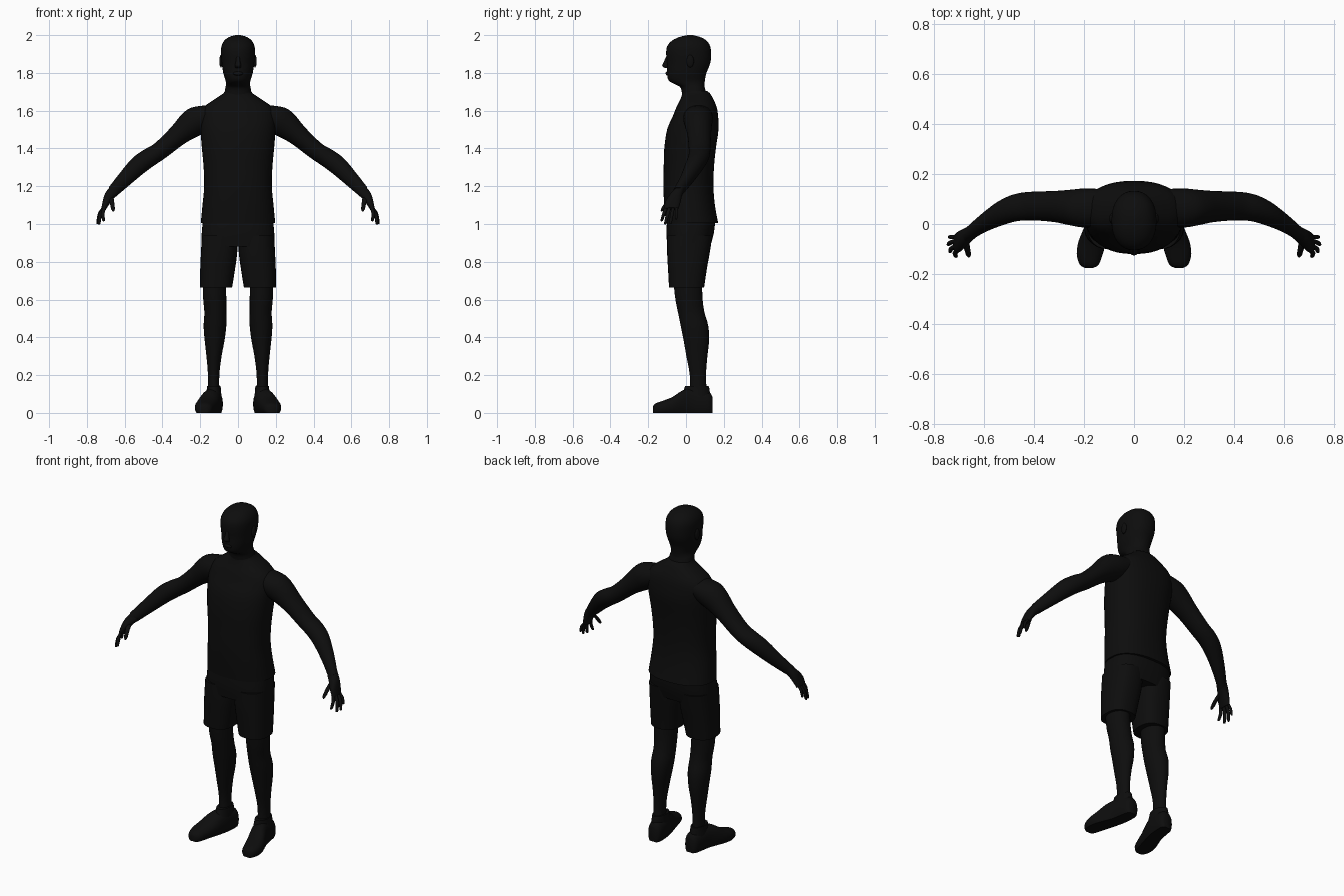
import bpy, bmesh, math
from mathutils import Vector

black = bpy.data.materials.new("near black")
black.diffuse_color = (0.004, 0.004, 0.004, 1)
X, Y, Z = Vector((1, 0, 0)), Vector((0, 1, 0)), Vector((0, 0, 1))


def finish(name, bm, mirror):
    bmesh.ops.recalc_face_normals(bm, faces=bm.faces)
    me = bpy.data.meshes.new(name)
    bm.to_mesh(me)
    bm.free()
    me.materials.append(black)
    ob = bpy.data.objects.new(name, me)
    bpy.context.collection.objects.link(ob)
    bpy.context.view_layer.objects.active = ob
    ob.select_set(True)
    bpy.ops.object.shade_smooth_by_angle(angle=math.radians(50))
    ob.select_set(False)
    if mirror:
        ob.modifiers.new("mirror", 'MIRROR').use_mirror_merge = False
    return ob


def smooth_path(secs, steps):
    """Catmull-Rom interpolation of section tuples."""
    out = []
    for i in range(len(secs) - 1):
        p0, p1 = secs[max(i - 1, 0)], secs[i]
        p2, p3 = secs[i + 1], secs[min(i + 2, len(secs) - 1)]
        for s in range(steps):
            t = s / steps
            out.append([0.5 * (2 * b + (c - a) * t + (2 * a - 5 * b + 4 * c - d) * t * t
                               + (3 * b - a - 3 * c + d) * t ** 3)
                        for a, b, c, d in zip(p0, p1, p2, p3)])
    return out + [list(secs[-1])]


def loft(name, secs, u=X, v=Y, n=28, power=2.0, steps=3, mirror=False):
    """Skin through rounded sections (x, y, z, radius u, radius v)."""
    bm = bmesh.new()
    rings = []
    for x, y, z, ru, rv in smooth_path(secs, steps):
        ring = []
        for k in range(n):
            a = 2 * math.pi * k / n
            c, s = math.cos(a), math.sin(a)
            c = math.copysign(abs(c) ** (2 / power), c)
            s = math.copysign(abs(s) ** (2 / power), s)
            p = Vector((x, y, z)) + u * (c * ru) + v * (s * rv)
            p.z = max(p.z, 0)
            ring.append(bm.verts.new(p))
        rings.append(ring)
    for a, b in zip(rings, rings[1:]):
        for k in range(n):
            bm.faces.new((a[k], a[(k + 1) % n], b[(k + 1) % n], b[k]))
    bm.faces.new(rings[0])
    bm.faces.new(rings[-1])
    return finish(name, bm, mirror)


def upright(name, rows, **kw):
    """Loft from rows (z, centre x, half width, front y, back y)."""
    return loft(name, [(cx, (f + b) / 2, z, rx, (b - f) / 2) for z, cx, rx, f, b in rows], **kw)


def ellipsoid(name, loc, size, mirror=False):
    bm = bmesh.new()
    bmesh.ops.create_uvsphere(bm, u_segments=16, v_segments=10, radius=1)
    for w in bm.verts:
        w.co = Vector(a * b for a, b in zip(w.co, size)) + Vector(loc)
    return finish(name, bm, mirror)


# Head and neck
upright("head_and_neck", [
    (1.67, 0, .075, -.02, .115), (1.72, 0, .067, -.027, .1), (1.738, 0, .064, -.055, .098),
    (1.76, 0, .066, -.092, .1), (1.80, 0, .078, -.1, .108), (1.85, 0, .086, -.1, .128),
    (1.90, 0, .09, -.105, .133), (1.94, 0, .088, -.1, .128), (1.97, 0, .073, -.075, .11),
    (1.99, 0, .047, -.035, .075), (2.0, 0, .012, .01, .035)], power=2.2, n=32)
loft("nose", [(0, -.095, 1.89, .009, .008), (0, -.105, 1.86, .012, .012),
              (0, -.11, 1.838, .017, .016), (0, -.1, 1.825, .012, .01)], n=12)
ellipsoid("lips", (0, -.097, 1.797), (.026, .011, .011))
ellipsoid("ear", (.09, .022, 1.862), (.009, .02, .033), True)

# Sleeveless shirt
upright("shirt", [
    (1.005, 0, .197, -.106, .17), (1.1, 0, .188, -.115, .153), (1.2, 0, .179, -.12, .145),
    (1.3, 0, .182, -.118, .148), (1.4, 0, .191, -.115, .158), (1.5, 0, .199, -.1, .172),
    (1.57, 0, .2, -.07, .17), (1.62, 0, .178, -.05, .162), (1.66, 0, .125, -.03, .145),
    (1.69, 0, .08, -.02, .128), (1.705, 0, .069, -.02, .11)], power=2.3, n=40)

# Shorts: hips and two wide legs
upright("shorts_hips", [
    (1.02, 0, .186, -.1, .155), (.95, 0, .192, -.104, .147), (.88, 0, .194, -.098, .128)],
    power=2.6, n=40)
upright("shorts_leg", [
    (.94, .097, .094, -.1, .14), (.85, .1, .096, -.1, .126), (.76, .108, .092, -.095, .11),
    (.665, .116, .085, -.09, .096)], power=2.5, mirror=True)

# Bare lower legs
upright("lower_leg", [
    (.68, .125, .062, -.065, .085), (.6, .123, .061, -.056, .088), (.53, .12, .058, -.042, .098),
    (.46, .122, .06, -.028, .118), (.38, .124, .052, -.012, .122), (.3, .127, .04, .002, .113),
    (.2, .129, .03, .02, .106), (.1, .129, .031, .018, .11)], mirror=True)

# Shoes: rows of y, centre x, half width, height
shoe = [(-.175, .18, .018, .035), (-.162, .179, .038, .05), (-.12, .177, .052, .065),
        (-.07, .166, .056, .085), (-.02, .149, .053, .118), (.03, .134, .049, .13),
        (.09, .126, .046, .118), (.125, .123, .04, .108), (.14, .123, .027, .085)]
loft("shoe", [(cx, y, h * .4, rx, h * .6) for y, cx, rx, h in shoe],
     v=Z, power=2.3, mirror=True)
upright("shoe_collar", [(.07, .13, .044, -.03, .13), (.12, .128, .038, -.012, .125),
                        (.142, .128, .036, -.005, .12)], mirror=True)

# Arms, sections tilted across the arm
across = Vector((.62, 0, .78))
loft("arm", [
    (.13, .065, 1.58, .062, .075), (.2, .064, 1.555, .078, .078), (.255, .066, 1.522, .072, .071),
    (.32, .07, 1.468, .056, .062), (.41, .072, 1.39, .048, .057), (.47, .066, 1.352, .05, .055),
    (.53, .045, 1.308, .05, .05), (.6, .005, 1.238, .041, .038), (.665, -.042, 1.17, .031, .028)],
    u=across, mirror=True)

# Hands: palm, fingers and thumb
loft("palm", [(.652, -.034, 1.182, .03, .027), (.68, -.055, 1.15, .027, .034),
              (.698, -.07, 1.115, .02, .041), (.712, -.077, 1.08, .013, .037)],
     u=Vector((.85, 0, .5)), power=2.3, n=20, mirror=True)
fingers = [("index_finger", (.706, -.105, 1.088), (.712, -.128, 1.02), .0095),
           ("middle_finger", (.712, -.088, 1.085), (.735, -.109, 1.004), .0095),
           ("ring_finger", (.714, -.068, 1.085), (.742, -.082, 1.006), .009),
           ("little_finger", (.71, -.051, 1.09), (.738, -.052, 1.03), .008)]
for name, a, b, r in fingers:
    a, b = Vector(a), Vector(b)
    mid = (a + b) / 2 + Vector((.007, 0, .003))
    end = b + (b - mid).normalized() * .006
    loft(name, [(*a, r, r), (*mid, r, r), (*b, r * .8, r * .8), (*end, .002, .002)],
         n=10, mirror=True)
loft("thumb", [(.675, -.072, 1.14, .016, .015), (.667, -.1, 1.112, .012, .012),
               (.662, -.122, 1.08, .01, .01), (.66, -.13, 1.066, .003, .003)],
     n=12, mirror=True)
